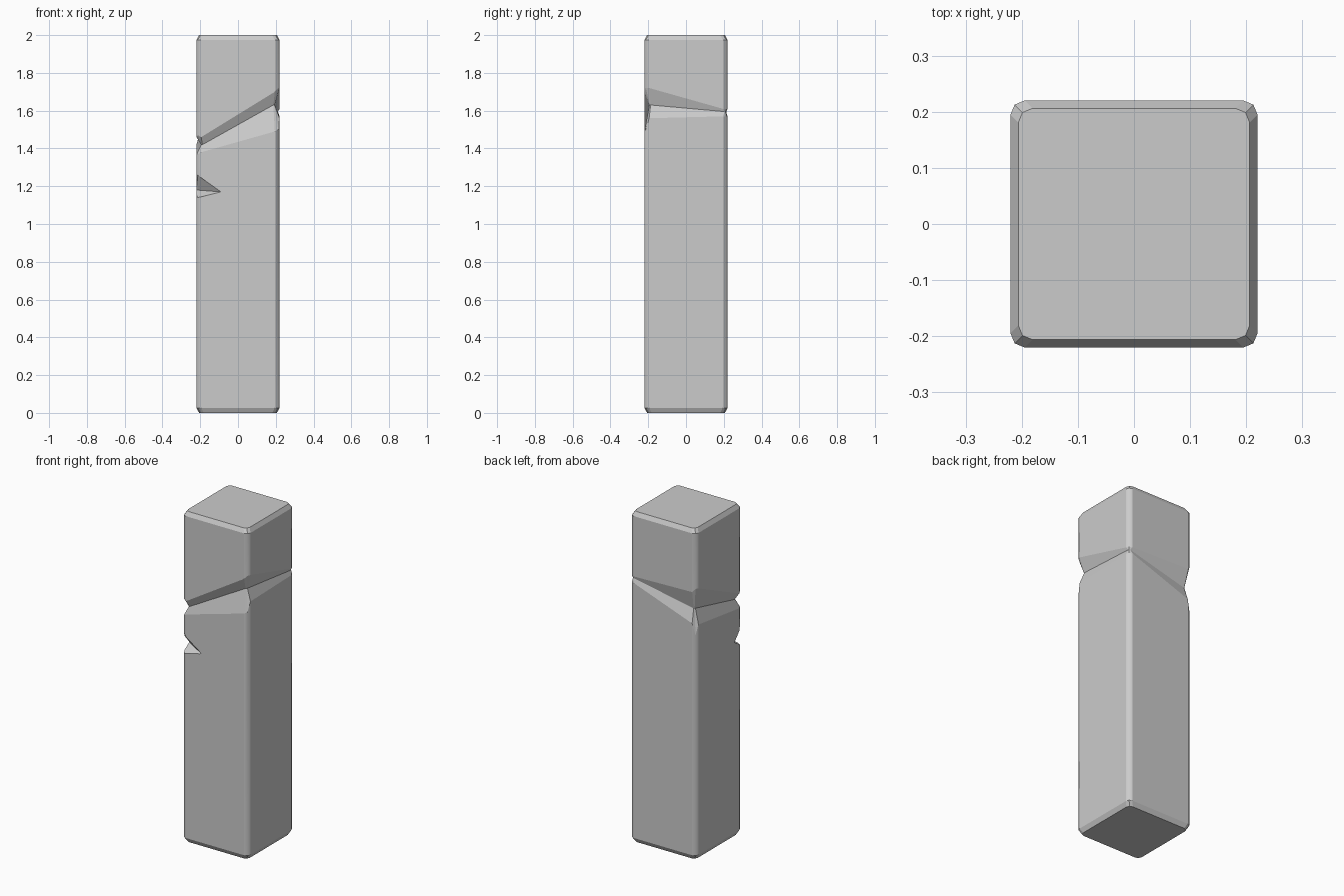
import bpy, bmesh

if "Cube" in bpy.data.objects:
    bpy.data.objects.remove(bpy.data.objects["Cube"])

SIGNS = [(-1, -1), (1, -1), (1, 1), (-1, 1)]


def ring(bm, halves, bevel, heights):
    """Square loop with three points per bevelled corner, counter-clockwise."""
    verts = []
    for i, (sx, sy) in enumerate(SIGNS):
        h = halves[i]
        a = (sx * h, sy * (h - bevel))
        m = (sx * (h - bevel * 0.29), sy * (h - bevel * 0.29))
        b = (sx * (h - bevel), sy * h)
        pts = [a, m, b] if sx * sy > 0 else [b, m, a]
        for (x, y), z in zip(pts, heights[i]):
            verts.append(bm.verts.new((x, y, z)))
    return verts


def level(z):
    return [(z, z, z)] * 4


# Pillar: stacked loops, the middle three forming the slanted groove
upper = [(1.46, 1.47, 1.46), (1.70, 1.72, 1.72), (1.61, 1.61, 1.61), (1.62, 1.64, 1.64)]
valley = [(1.42,) * 3, (1.63,) * 3, (1.595,) * 3, (1.51,) * 3]
lower = [(1.37, 1.37, 1.38), (1.49, 1.50, 1.56), (1.57, 1.57, 1.57), (1.43, 1.36, 1.42)]
full = [0.22] * 4
bm = bmesh.new()
rings = [
    ring(bm, [0.206] * 4, 0.025, level(0)),
    ring(bm, full, 0.025, level(0.027)),
    ring(bm, full, 0.025, lower),
    ring(bm, [0.195, 0.194, 0.211, 0.195], 0.007, valley),
    ring(bm, full, 0.025, upper),
    ring(bm, full, 0.025, level(1.975)),
    ring(bm, [0.206] * 4, 0.025, level(2)),
]
for k, (r0, r1) in enumerate(zip(rings, rings[1:])):
    for i in range(12):
        j = (i + 1) % 12
        f = bm.faces.new((r0[i], r0[j], r1[j], r1[i]))
        f.smooth = i % 3 != 2 and k in (1, 4)  # soft vertical corners
bm.faces.new(rings[0][::-1])
bm.faces.new(rings[-1])
bmesh.ops.recalc_face_normals(bm, faces=bm.faces)
mesh = bpy.data.meshes.new("pillar")
bm.to_mesh(mesh)
bm.free()
pillar = bpy.data.objects.new("pillar", mesh)
bpy.context.collection.objects.link(pillar)

# Small chip on the front left corner
bm = bmesh.new()
for p in [(-0.212, -0.212, 1.26), (-0.212, -0.212, 1.14), (-0.196, -0.196, 1.20),
          (-0.09, -0.221, 1.17), (-0.221, -0.15, 1.18),
          (-0.25, -0.25, 1.27), (-0.25, -0.25, 1.13)]:
    bm.verts.new(p)
bmesh.ops.convex_hull(bm, input=bm.verts)
bmesh.ops.recalc_face_normals(bm, faces=bm.faces)
cut_mesh = bpy.data.meshes.new("chip_cutter")
bm.to_mesh(cut_mesh)
bm.free()
cutter = bpy.data.objects.new("chip_cutter", cut_mesh)
bpy.context.collection.objects.link(cutter)
cutter.hide_render = True
cutter.display_type = 'WIRE'

mod = pillar.modifiers.new("chip", 'BOOLEAN')
mod.operation = 'DIFFERENCE'
mod.solver = 'EXACT'
mod.object = cutter
bpy.context.view_layer.objects.active = pillar
pillar.select_set(True)
bpy.ops.object.modifier_apply(modifier=mod.name)
bpy.data.objects.remove(cutter)
